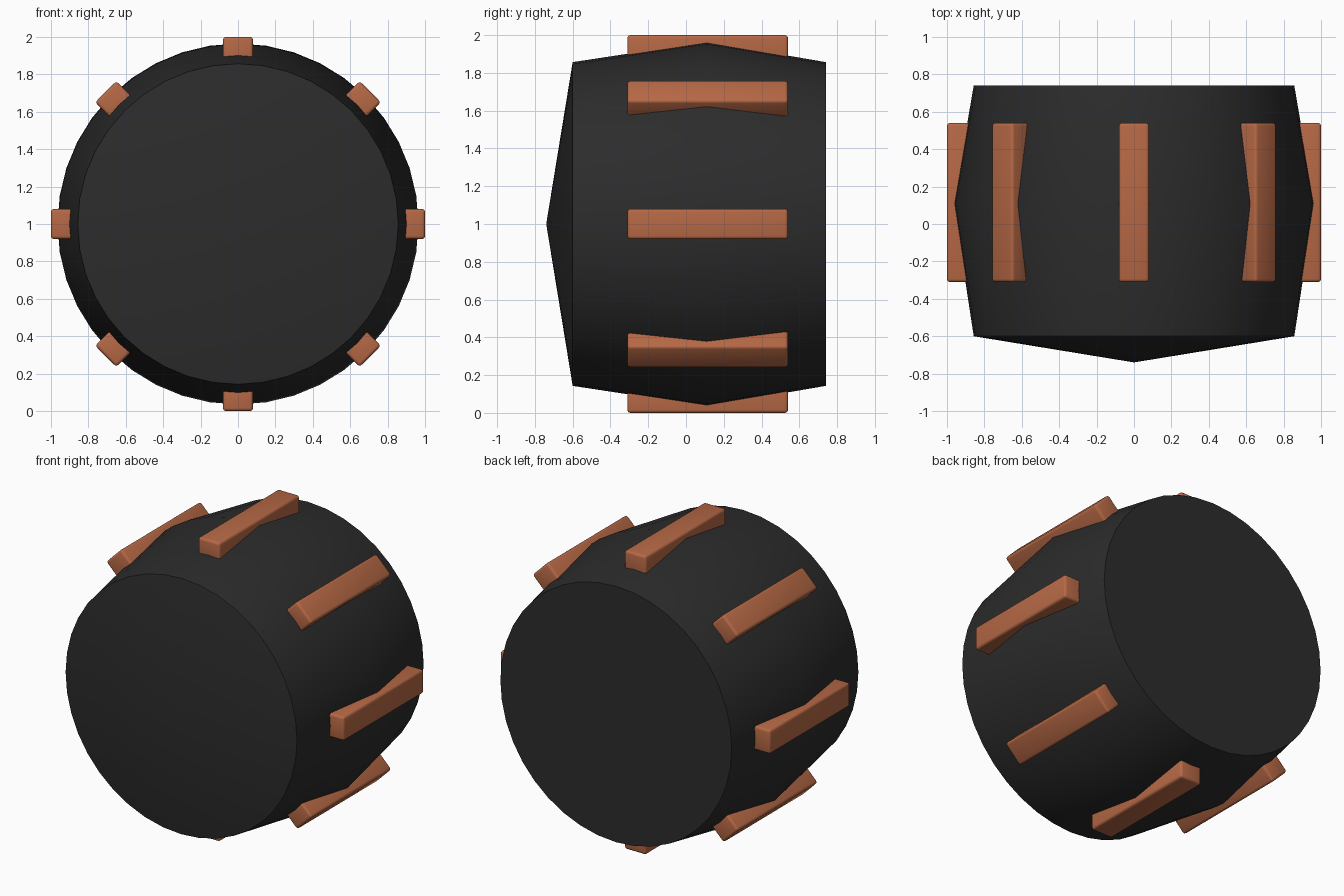
import bpy, bmesh
from math import pi, radians
from mathutils import Matrix, Vector

cube = bpy.data.objects.get("Cube")
if cube:
    bpy.data.objects.remove(cube, do_unlink=True)

SIDES = 40
RIBS = 8


def material(name, rgb):
    mat = bpy.data.materials.new(name)
    mat.use_nodes = True
    mat.diffuse_color = (*rgb, 1)
    bsdf = next(n for n in mat.node_tree.nodes if n.type == "BSDF_PRINCIPLED")
    bsdf.inputs["Base Color"].default_value = (*rgb, 1)
    bsdf.inputs["Roughness"].default_value = 0.6
    return mat


def add_object(name, bm, mat):
    bmesh.ops.recalc_face_normals(bm, faces=bm.faces)
    mesh = bpy.data.meshes.new(name)
    bm.to_mesh(mesh)
    bm.free()
    mesh.materials.append(mat)
    obj = bpy.data.objects.new(name, mesh)
    bpy.context.collection.objects.link(obj)
    bpy.ops.object.select_all(action="DESELECT")
    obj.select_set(True)
    bpy.context.view_layer.objects.active = obj
    bpy.ops.object.shade_smooth_by_angle(angle=radians(30))
    return obj


black = material("charcoal black", (0.025, 0.025, 0.025))
copper = material("copper brown", (0.47, 0.14, 0.06))
centre = Vector((0, 0, 1))

# Drum body: bulging sides, shallow pointed front, flat back
profile = [(-0.6, 0.857), (0.11, 0.965), (0.74, 0.857)]
bm = bmesh.new()
rings = []
for y, r in profile:
    spokes = [Matrix.Rotation(2 * pi * i / SIDES, 3, "Y") @ Vector((0, 0, r))
              for i in range(SIDES)]
    rings.append([bm.verts.new(p + centre + Vector((0, y, 0))) for p in spokes])
tip = bm.verts.new((0, -0.74, 1))
for i in range(SIDES):
    j = (i + 1) % SIDES
    for a, b in zip(rings, rings[1:]):
        bm.faces.new((a[i], a[j], b[j], b[i]))
    bm.faces.new((tip, rings[0][j], rings[0][i]))
bm.faces.new(rings[-1])
add_object("drum_body", bm, black)

# Raised ribs spaced evenly around the drum
for k in range(RIBS):
    bm = bmesh.new()
    bmesh.ops.create_cube(bm, size=1)
    bmesh.ops.scale(bm, verts=bm.verts, vec=(0.16, 0.85, 0.16))
    bmesh.ops.bevel(bm, geom=bm.edges[:], offset=0.016, segments=3,
                    profile=0.5, affect="EDGES")
    bmesh.ops.translate(bm, verts=bm.verts, vec=(0, 0.115, 0.92))
    turn = Matrix.Rotation(2 * pi * k / RIBS, 4, "Y")
    bmesh.ops.transform(bm, verts=bm.verts, matrix=Matrix.Translation(centre) @ turn)
    add_object(f"rib_{k + 1}", bm, copper)
